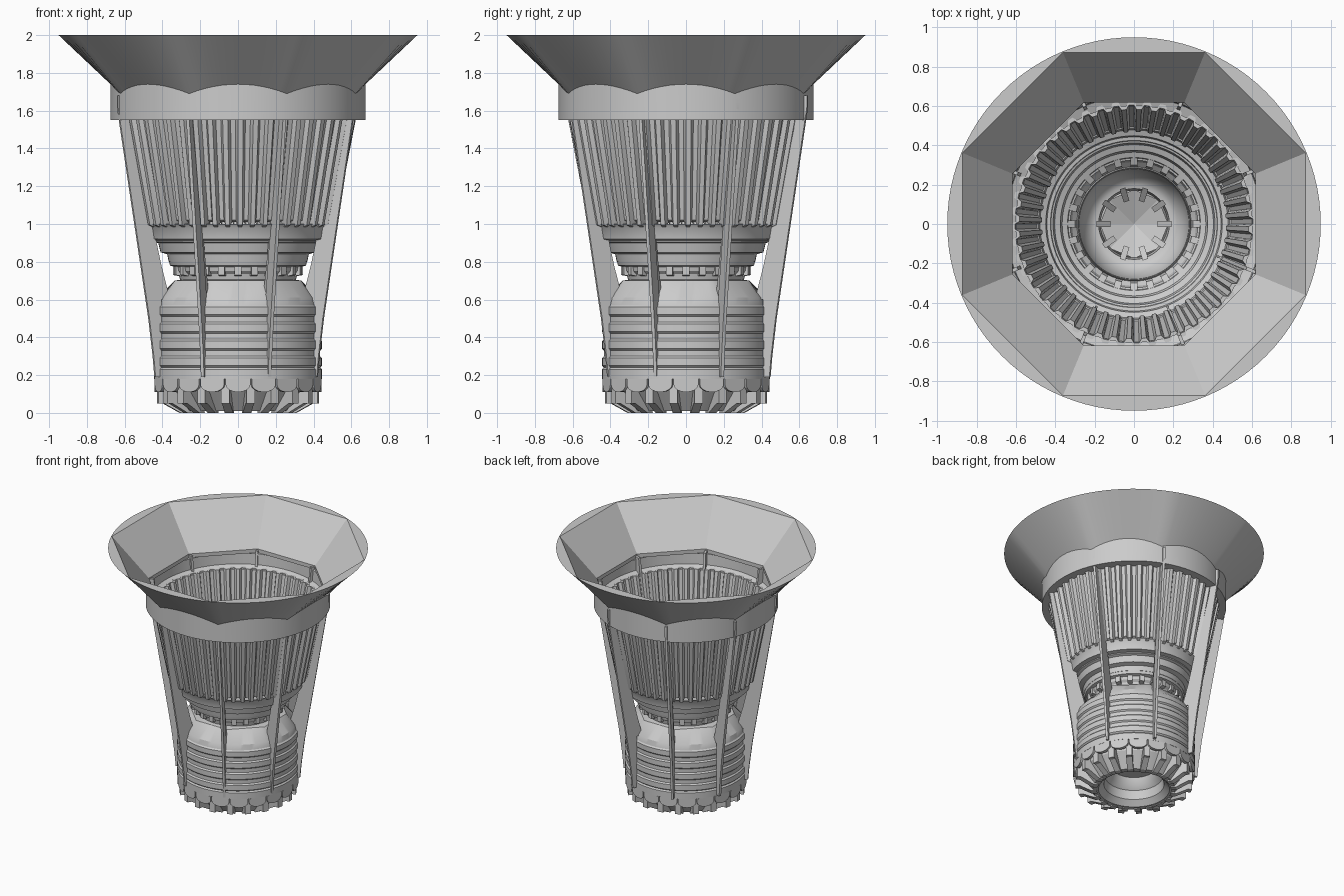
import bpy, bmesh
from math import sin, cos, pi, radians
from mathutils import Matrix, Vector

if "Cube" in bpy.data.objects:
    bpy.data.objects.remove(bpy.data.objects["Cube"])

grey = bpy.data.materials.new("plain grey")
grey.use_nodes = True
COLOUR = (0.6, 0.6, 0.6, 1)
grey.diffuse_color = COLOUR
grey.node_tree.nodes["Principled BSDF"].inputs["Base Color"].default_value = COLOUR


def finish(name, bm, angle=30, offset=(0, 0, 0)):
    bmesh.ops.remove_doubles(bm, verts=bm.verts, dist=1e-5)
    bmesh.ops.recalc_face_normals(bm, faces=bm.faces)
    mesh = bpy.data.meshes.new(name)
    bm.to_mesh(mesh)
    bm.free()
    mesh.materials.append(grey)
    ob = bpy.data.objects.new(name, mesh)
    ob.location = offset
    bpy.context.collection.objects.link(ob)
    bpy.ops.object.select_all(action='DESELECT')
    ob.select_set(True)
    bpy.context.view_layer.objects.active = ob
    bpy.ops.object.shade_smooth_by_angle(angle=radians(angle))
    return ob


def fold(a):
    """Angle from the middle of the nearest of eight sides."""
    return a - round(a / (pi / 4)) * (pi / 4)


def octagon(d, z):
    return lambda a: (d / cos(fold(a)), z)


def loft(name, rings, n=96, closed=False, angle=30, offset=(0, 0, 0)):
    """Skin rings, each an (r, z) pair or a function of the angle."""
    bm = bmesh.new()
    rows = []
    for ring in rings:
        row = []
        for i in range(n):
            a = 2 * pi * i / n
            r, z = ring(a) if callable(ring) else ring
            row.append(bm.verts.new((r * cos(a), r * sin(a), z)))
        rows.append(row)
    pairs = list(zip(rows, rows[1:]))
    if closed:
        pairs.append((rows[-1], rows[0]))
    for lo, hi in pairs:
        for i in range(n):
            j = (i + 1) % n
            bm.faces.new((lo[i], lo[j], hi[j], hi[i]))
    bmesh.ops.dissolve_degenerate(bm, dist=1e-5, edges=bm.edges)
    return finish(name, bm, angle, offset)


def plates(name, points, thick, count, start=0, facing=False, radius=0, offset=(0, 0, 0)):
    """Ring of flat plates, standing radially or facing outward."""
    bm = bmesh.new()
    for k in range(count):
        turn = Matrix.Rotation(start + 2 * pi * k / count, 3, 'Z')
        sides = []
        for t in (-thick / 2, thick / 2):
            pts = [Vector((radius + t, u, z)) if facing else Vector((u, t, z)) for u, z in points]
            sides.append([bm.verts.new(turn @ p) for p in pts])
        lo, hi = sides
        bm.faces.new(lo)
        bm.faces.new(hi[::-1])
        for i in range(len(lo)):
            j = (i + 1) % len(lo)
            bm.faces.new((lo[i], hi[i], hi[j], lo[j]))
    return finish(name, bm, 20, offset)


SHIFT = (-0.01, 0.015, 0)
CORNER = pi / 8

# Flared mouth with collar: round outside, eight-sided inside
def scallop(a):
    return 0.675, 1.69 + 0.05 * (cos(fold(a)) - cos(CORNER)) / (1 - cos(CORNER))

loft("flared_mouth", [
    (0.675, 1.55), scallop, (0.95, 2), octagon(0.873, 2), octagon(0.617, 1.69),
    octagon(0.617, 1.66), (0.655, 1.655), (0.65, 1.57), (0.6, 1.55)], closed=True, angle=20)

# Fluted wall
FLUTES, STEPS = 48, 6

def flute(r, z, drop=0):
    def ring(a):
        raised = round(a * FLUTES * STEPS / (2 * pi)) % STEPS < STEPS / 2
        return (r, z - drop) if raised else (r - 0.022, z)
    return ring

loft("fluted_wall", [
    flute(0.625, 1.56), flute(0.515, 1.02, 0.025), flute(0.49, 1.01, 0.025),
    flute(0.605, 1.56)], n=FLUTES * STEPS, closed=True, angle=25)

# Stepped bowl under the fluted wall
outside = [(0.5, 1.0), (0.485, 0.98), (0.475, 0.92), (0.425, 0.91), (0.41, 0.85), (0.375, 0.84),
           (0.36, 0.78), (0.325, 0.77), (0.305, 0.7), (0.3, 0.66)]
inside = [(0.28, 0.7)]
for k in range(5):
    r, z = 0.33 + 0.037 * k, 0.75 + 0.052 * k
    inside += [(r, z), (r + 0.008, z + 0.04)]
loft("stepped_bowl", outside + inside, closed=True)

# Ring of small blocks and smooth throat at the bottom of the bowl
plates("throat_blocks", [(0.29, 0.72), (0.345, 0.73), (0.345, 0.79), (0.3, 0.77)], 0.035, 24)
throat = [(0.295, 0.7), (0.285, 0.725)]
throat += [(0.18 + 0.1 * cos(t * pi / 16), 0.73 - 0.2 * sin(t * pi / 16)) for t in range(1, 9)]
loft("throat", throat + [(0.17, 0.4)], n=64, angle=50)
loft("throat_floor", [(0.175, 0.4), (0, 0.33)], n=8, angle=5)
plates("throat_spikes", [(0.12, 0.5), (0.19, 0.47), (0.19, 0.56)], 0.03, 10)

# Drum with raised bands, eight-sided shoulder and hollow foot
drum = [(0, 0.2), (0.16, 0.2), (0.18, 0.15), (0.21, 0.12), (0.22, 0.05), (0.26, 0.01), (0.3, 0.01),
        (0.385, 0.12), (0.39, 0.18), (0.445, 0.18), (0.445, 0.23)]
for z in (0.27, 0.36, 0.45, 0.54):
    drum += [(0.435, z - 0.03), (0.445, z - 0.02), (0.445, z + 0.02), (0.435, z + 0.03)]
drum += [(0.425, 0.61), octagon(0.335, 0.7), (0.28, 0.71)]
loft("drum", drum)

# Foot: teeth and hanging petals
plates("foot_teeth", [(0.27, 0), (0.31, 0), (0.4, 0.05), (0.43, 0.05), (0.43, 0.18), (0.35, 0.18)],
       0.045, 20, pi / 20)
petal = [(0.066, 0.18)] + [(0.066 * cos(t * pi / 8), 0.15 - 0.04 * sin(t * pi / 8)) for t in range(9)]
plates("foot_petals", petal + [(-0.066, 0.18)], 0.025, 20, 0, True, 0.43)

# Eight upright ribs from drum to collar
plates("upright_ribs", [
    (0.43, 0.19), (0.465, 0.19), (0.475, 0.3), (0.5, 0.5), (0.68, 1.62), (0.68, 1.68), (0.63, 1.68),
    (0.605, 1.5), (0.505, 1.05), (0.48, 0.9), (0.43, 0.62)], 0.018, 8, CORNER, offset=SHIFT)
plates("rib_braces", [(0.38, 0.6), (0.46, 0.6), (0.54, 1.0), (0.48, 1.0), (0.43, 0.78)],
       0.01, 8, CORNER, offset=SHIFT)
